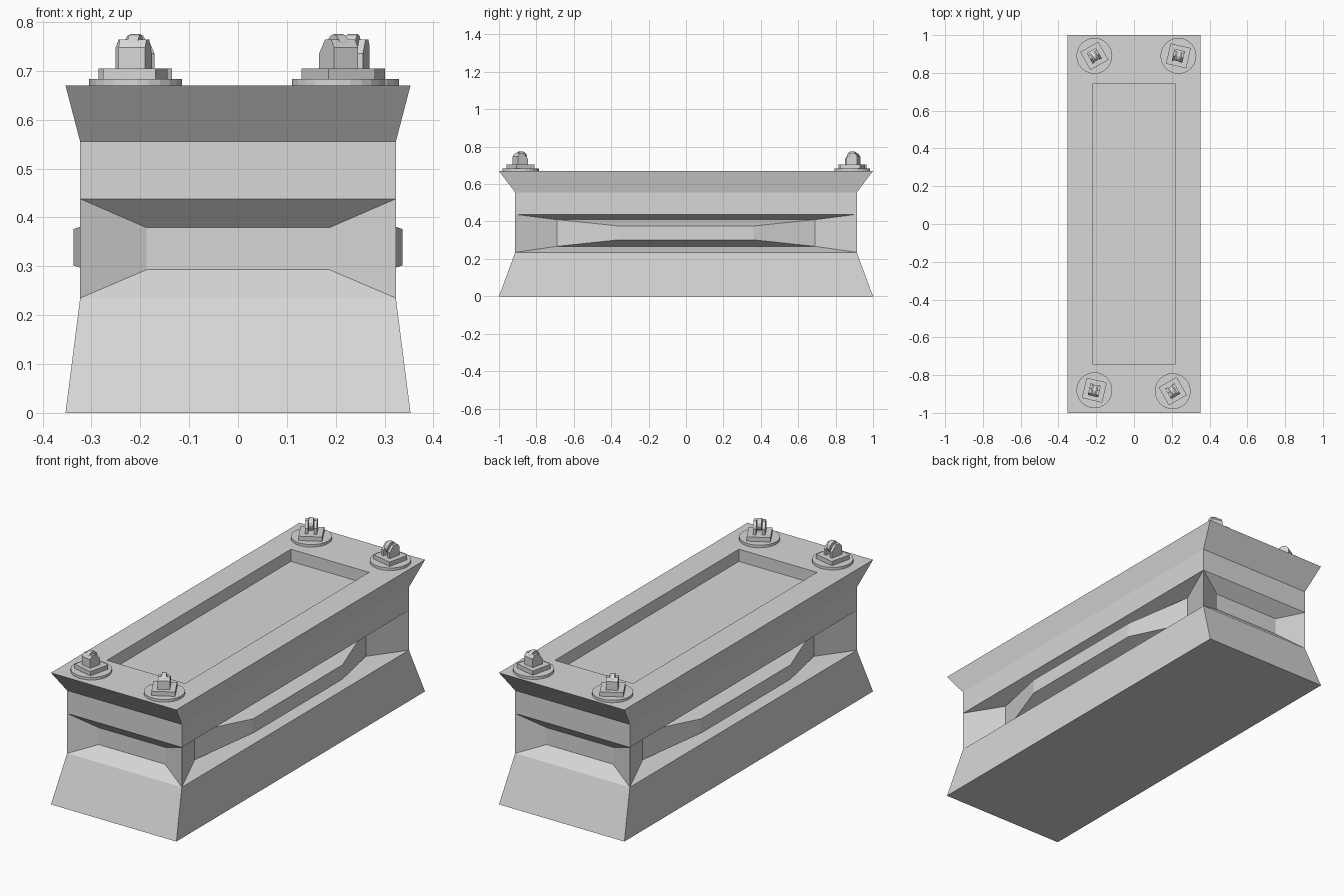
import bpy, bmesh, math
from mathutils import Matrix, Vector

if "Cube" in bpy.data.objects:
    bpy.data.objects.remove(bpy.data.objects["Cube"])

grey = bpy.data.materials.new("stone_grey")
grey.diffuse_color = (0.68, 0.68, 0.68, 1)
grey.use_nodes = True
grey.node_tree.nodes["Principled BSDF"].inputs["Base Color"].default_value = grey.diffuse_color


def finish(name, bm):
    bmesh.ops.recalc_face_normals(bm, faces=bm.faces)
    mesh = bpy.data.meshes.new(name)
    bm.to_mesh(mesh)
    bm.free()
    mesh.materials.append(grey)
    ob = bpy.data.objects.new(name, mesh)
    bpy.context.collection.objects.link(ob)
    return ob


def bridge(bm, a, b):
    for i in range(len(a)):
        j = (i + 1) % len(a)
        bm.faces.new((a[i], a[j], b[j], b[i]))


# Main block: stacked rectangular rings, ending in the sunken top panel
bm = bmesh.new()
levels = [(0, .353, 1), (.235, .323, .913), (.438, .323, .913), (.555, .323, .913),
          (.67, .353, 1), (.67, .22, .74), (.608, .22, .74)]
rings = [[bm.verts.new((sx * x, sy * y, z)) for sx, sy in ((-1, -1), (1, -1), (1, 1), (-1, 1))]
         for z, x, y in levels]
for k in range(len(rings) - 1):
    if k != 1:
        bridge(bm, rings[k], rings[k + 1])
bm.faces.new(rings[0])
bm.faces.new(rings[-1])

# Waist: recesses on all four sides, with a bulging bar on the long sides
end_steps = [(.853, .187, .293, .379)]
side_steps = [(.239, .69, .267, .41), (.337, .36, .302, .376)]
for i in range(4):
    j = (i + 1) % 4
    loop = [rings[1][i], rings[1][j], rings[2][j], rings[2][i]]
    turn = Matrix.Rotation(i * math.pi / 2, 3, 'Z')
    for out, half, z0, z1 in (side_steps if i % 2 else end_steps):
        inner = [bm.verts.new(turn @ Vector((s * half, -out, z)))
                 for s, z in ((-1, z0), (1, z0), (1, z1), (-1, z1))]
        bridge(bm, loop, inner)
        loop = inner
    bm.faces.new(loop)
finish("main_block", bm)


def prism(bm, profile, x0, x1):
    """Extrude a (y, z) profile along x."""
    a, b = ([bm.verts.new((x, y, z)) for y, z in profile] for x in (x0, x1))
    bridge(bm, a, b)
    bm.faces.new(a)
    bm.faces.new(b)


# Corner fittings: washer, square plate, open lug with a rounded hook inside
fittings = [("front_left", -.21, -.88, -13), ("front_right", .205, -.885, 30),
            ("back_left", -.21, .89, 210), ("back_right", .235, .89, 167)]
ear = [(-.032, 0), (-.032, .043), (-.02, .059), (.005, .059), (.03, .03), (.03, 0)]
back = [(-.032, 0), (-.032, .043), (-.02, .059), (-.012, .059), (-.012, 0)]
hook = [(.028 * math.cos(t * math.pi / 6), .042 + .028 * math.sin(t * math.pi / 6))
        for t in range(12)]
for name, x, y, angle in fittings:
    bm = bmesh.new()
    bmesh.ops.create_cone(bm, cap_ends=True, segments=24, radius1=.095, radius2=.095,
                          depth=.014, matrix=Matrix.Translation((0, 0, .006)))
    bmesh.ops.create_cube(bm, size=1, matrix=Matrix.Translation((0, 0, .0235))
                          @ Matrix.Diagonal((.11, .11, .023, 1)))
    parts = bmesh.new()
    prism(parts, back, -.027, .027)
    prism(parts, ear, -.028, -.014)
    prism(parts, ear, .014, .028)
    prism(parts, hook, -.011, .011)
    parts.transform(Matrix.Translation((0, 0, .035)))
    lug = finish("lug_" + name, parts)
    base = finish("washer_" + name, bm)
    for ob in (lug, base):
        ob.location = (x, y, .67)
        ob.rotation_euler.z = math.radians(angle)
